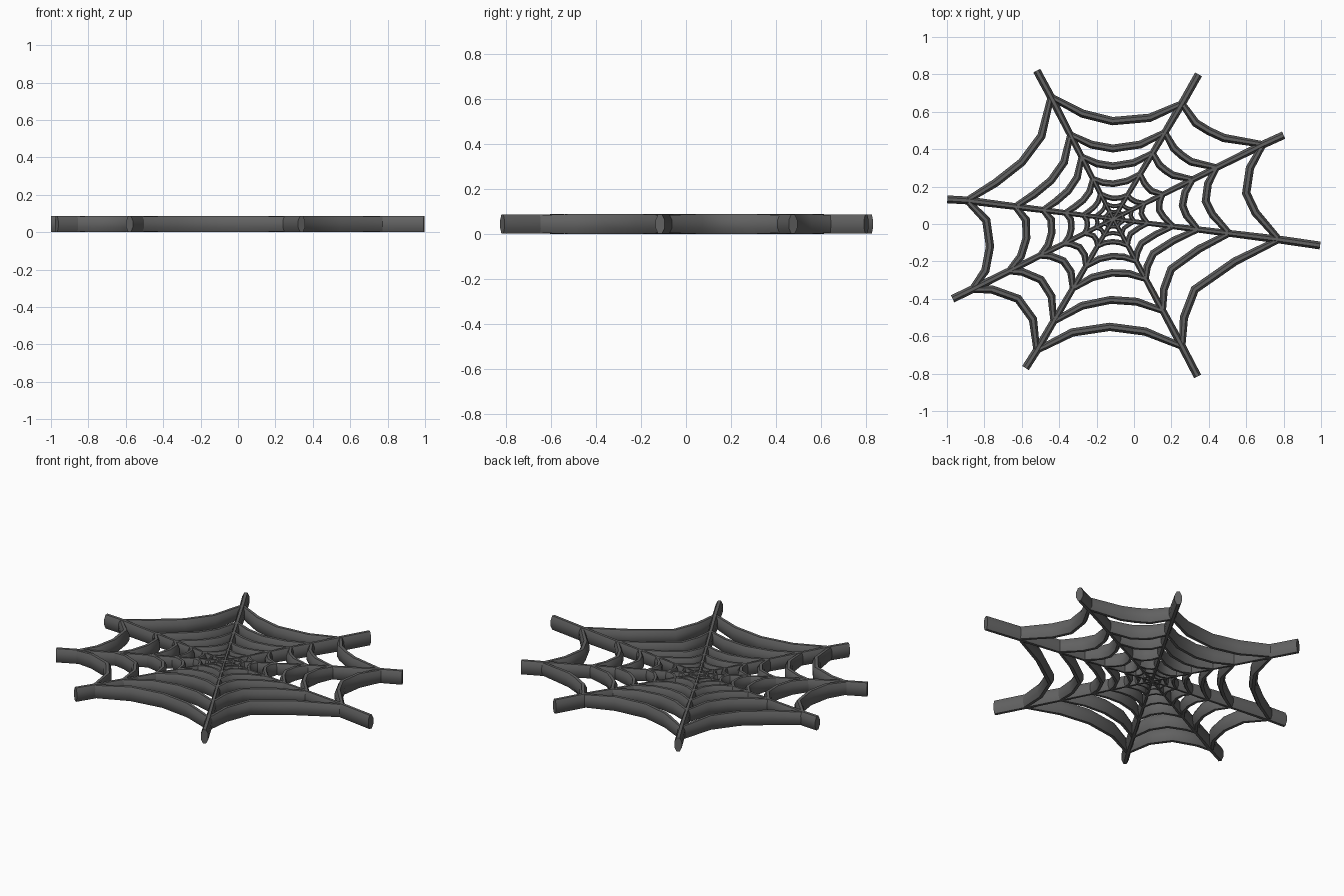
import bpy, bmesh, math
from mathutils import Vector

if "Cube" in bpy.data.objects:
    bpy.data.objects.remove(bpy.data.objects["Cube"])

HUB = Vector((-0.11, 0.027))
MID, HALF_H, HALF_W = 0.044, 0.044, 0.022
SIDES = 8

mat = bpy.data.materials.new("dark_grey")
mat.diffuse_color = (0.12, 0.12, 0.12, 1)
mat.use_nodes = True
mat.node_tree.nodes["Principled BSDF"].inputs["Base Color"].default_value = mat.diffuse_color

# spoke tips
tips = [(-.52, .82), (.345, .80), (.80, .475), (.995, -.115),
        (.34, -.815), (-.58, -.77), (-.97, -.40), (-.998, .132)]
# outer strand: node on each spoke followed by three sagging points to the next
outer = [
    (-.444, .68), (-.275, .59), (-.115, .55), (.085, .568),
    (.257, .644), (.33, .54), (.40, .497), (.48, .46),
    (.69, .425), (.62, .30), (.60, .165), (.65, .06),
    (.775, -.083), (.54, -.20), (.325, -.35), (.267, -.50),
    (.257, -.655), (.06, -.575), (-.13, -.55), (-.33, -.58),
    (-.52, -.676), (-.54, -.51), (-.62, -.40), (-.76, -.35),
    (-.866, -.35), (-.795, -.25), (-.77, -.12), (-.79, .02),
    (-.893, .126), (-.74, .22), (-.60, .33), (-.495, .47)]
# fraction of the outer radius on each spoke, then the size of the strand
rings = [
    ([1] * 8, 1.0),
    ([.69, .75, .69, .70, .72, .78, .74, .67], .95),
    ([.51, .57, .53, .51, .47, .53, .52, .48], .9),
    ([.33, .39, .33, .36, .33, .36, .35, .33], .8),
    ([.21] * 8, .65), ([.13] * 8, .5), ([.07] * 8, .45)]


def strand(bm, pts, scales):
    """Tall oval tube through flat points, mitred at bends."""
    loops = []
    for i, p in enumerate(pts):
        d0 = (p - pts[i - 1]).normalized() if i else (pts[1] - p).normalized()
        d1 = (pts[i + 1] - p).normalized() if i < len(pts) - 1 else d0
        t = (d0 + d1).normalized()
        n = Vector((-t.y, t.x)) / max(t.dot(d0), 0.6)
        w = HALF_W * scales[i]
        h = HALF_H * (0.45 + 0.55 * scales[i])
        loop = []
        for k in range(SIDES):
            a = 2 * math.pi * (k + .5) / SIDES
            c = 1 / math.cos(math.pi / SIDES)
            q = p + n * (w * c * math.cos(a))
            loop.append(bm.verts.new((q.x, q.y, MID + h * c * math.sin(a))))
        loops.append(loop)
    for a, b in zip(loops, loops[1:]):
        for k in range(SIDES):
            j = (k + 1) % SIDES
            bm.faces.new((a[k], a[j], b[j], b[k]))
    bm.faces.new(loops[0])
    bm.faces.new(loops[-1][::-1])


def finish(bm, name):
    bmesh.ops.recalc_face_normals(bm, faces=bm.faces)
    me = bpy.data.meshes.new(name)
    bm.to_mesh(me)
    bm.free()
    ob = bpy.data.objects.new(name, me)
    bpy.context.collection.objects.link(ob)
    me.materials.append(mat)
    bpy.ops.object.select_all(action='DESELECT')
    ob.select_set(True)
    bpy.context.view_layer.objects.active = ob
    bpy.ops.object.shade_smooth_by_angle(angle=math.radians(50))


outer = [Vector(p) for p in outer]

# spokes: hub -> outer node -> tip
bm = bmesh.new()
for i, t in enumerate(tips):
    node = outer[4 * i]
    strand(bm, [HUB, HUB.lerp(node, .5), node, Vector(t)], [.5, .75, .95, .95])
finish(bm, "spokes")

# sagging cross strands, ring by ring
for r, (frac, size) in enumerate(rings):
    bm = bmesh.new()
    for i in range(8):
        f0, f1 = frac[i], frac[(i + 1) % 8]
        pts = [HUB + (outer[(4 * i + k) % 32] - HUB) * (f0 + (f1 - f0) * k / 4)
               for k in range(5)]
        strand(bm, pts, [size * s for s in (.8, 1, 1, 1, .8)])
    finish(bm, f"web_ring_{r + 1}")
